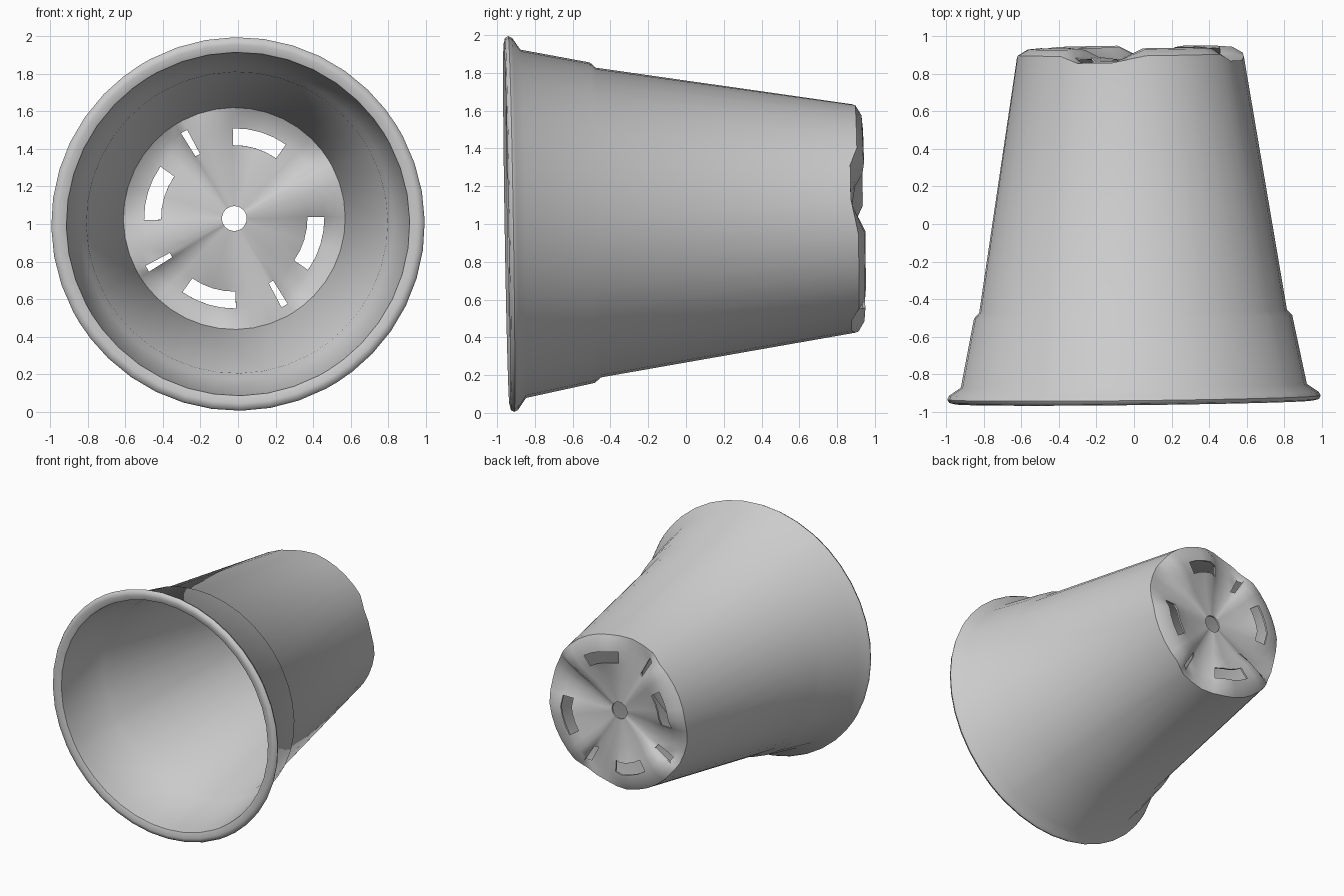
import bpy, bmesh, math

if "Cube" in bpy.data.objects:
    bpy.data.objects.remove(bpy.data.objects["Cube"])

# Angular layout: one quadrant of the base pattern, repeated four times.
# Offset 0 is the steep side of a drainage notch.
OFFSETS = [0, 4, 10, 18, 27, 36, 45, 54, 63, 72, 81]
START = 28.0
ANGLES = [START + 90 * q + o for q in range(4) for o in OFFSETS]
N = len(ANGLES)
PER = len(OFFSETS)
THICK = 0.014

# Wall rings (radius, y), from the front lip back towards the base
OUTER = [(0.955, -0.95), (0.985, -0.943), (0.995, -0.925), (0.985, -0.905),
         (0.922, -0.862), (0.848, -0.495), (0.82, -0.465)]
INNER = [(0.915, -0.935), (0.905, -0.862), (0.833, -0.495), (0.803, -0.465)]
# Base rings (radius, y on the raised pads, y in the channels)
BASE = [(0.605, 0.905, 0.868), (0.55, 0.937, 0.866), (0.48, 0.943, 0.868),
        (0.39, 0.935, 0.872), (0.27, 0.895, 0.875), (0.066, 0.875, 0.875)]


def channel(offset):
    """1 in the middle of a channel, 0 on a pad."""
    o = (offset + 45) % 90 - 45
    if o >= 0:
        return max(0.0, 1 - o / 10)
    return 1.0 if o >= -18 else max(0.0, 1 - (-18 - o) / 18)


def place(r, y, deg):
    """Point on the slightly tilted pot axis."""
    a = math.radians(deg)
    x, z = r * math.cos(a), r * math.sin(a)
    t = (y + 0.93) / 1.85
    return (x - 0.02 * t, y + 0.011 * x - 0.016 * z, z + 1 + 0.03 * t)


bm = bmesh.new()


def wall_ring(r, y):
    return [bm.verts.new(place(r, y, a)) for a in ANGLES]


def base_ring(r, pad, chan, inside):
    ring = []
    for a in ANGLES:
        c = channel(a - START)
        y = pad + (chan - pad) * c - (THICK if inside else 0)
        rr = r - (THICK if inside and r > 0.5 else 0)
        ring.append(bm.verts.new(place(rr, y, a)))
    return ring


def is_open(i, k):
    """Base cells that are cut out: curved slots and thin notch slits."""
    q, j = divmod(k, PER)
    slot = i == 2 and 4 <= j <= 7
    slit = i in (1, 2) and j == 0 and q > 0
    return slot or slit


def skin(rings, cut_from=None):
    for i in range(len(rings) - 1):
        for k in range(N):
            if cut_from is not None and i >= cut_from and is_open(i - cut_from, k):
                continue
            m = (k + 1) % N
            bm.faces.new((rings[i][k], rings[i][m], rings[i + 1][m], rings[i + 1][k]))


# Outer and inner skins
outer_wall = [wall_ring(*p) for p in OUTER]
outer_base = [base_ring(*b, False) for b in BASE]
inner_wall = [wall_ring(*p) for p in INNER]
inner_base = [base_ring(*b, True) for b in BASE]
skin(outer_wall + outer_base, len(outer_wall))
skin(inner_wall + inner_base, len(inner_wall))
skin([outer_wall[0], inner_wall[0]])

# Walls of the drainage openings, joining the two skins
partner = {o: i for ro, ri in zip(outer_base, inner_base) for o, i in zip(ro, ri)}
for e in [e for e in bm.edges if e.is_boundary]:
    a, b = e.verts
    if a in partner and b in partner:
        bm.faces.new((a, b, partner[b], partner[a]))

loose = [v for v in bm.verts if not v.link_faces]
bmesh.ops.delete(bm, geom=loose, context='VERTS')
bmesh.ops.recalc_face_normals(bm, faces=bm.faces)

mesh = bpy.data.meshes.new("plant_pot")
bm.to_mesh(mesh)
bm.free()
pot = bpy.data.objects.new("plant_pot", mesh)
bpy.context.collection.objects.link(pot)
bpy.context.view_layer.objects.active = pot
pot.select_set(True)
bpy.ops.object.shade_smooth_by_angle(angle=math.radians(50))
